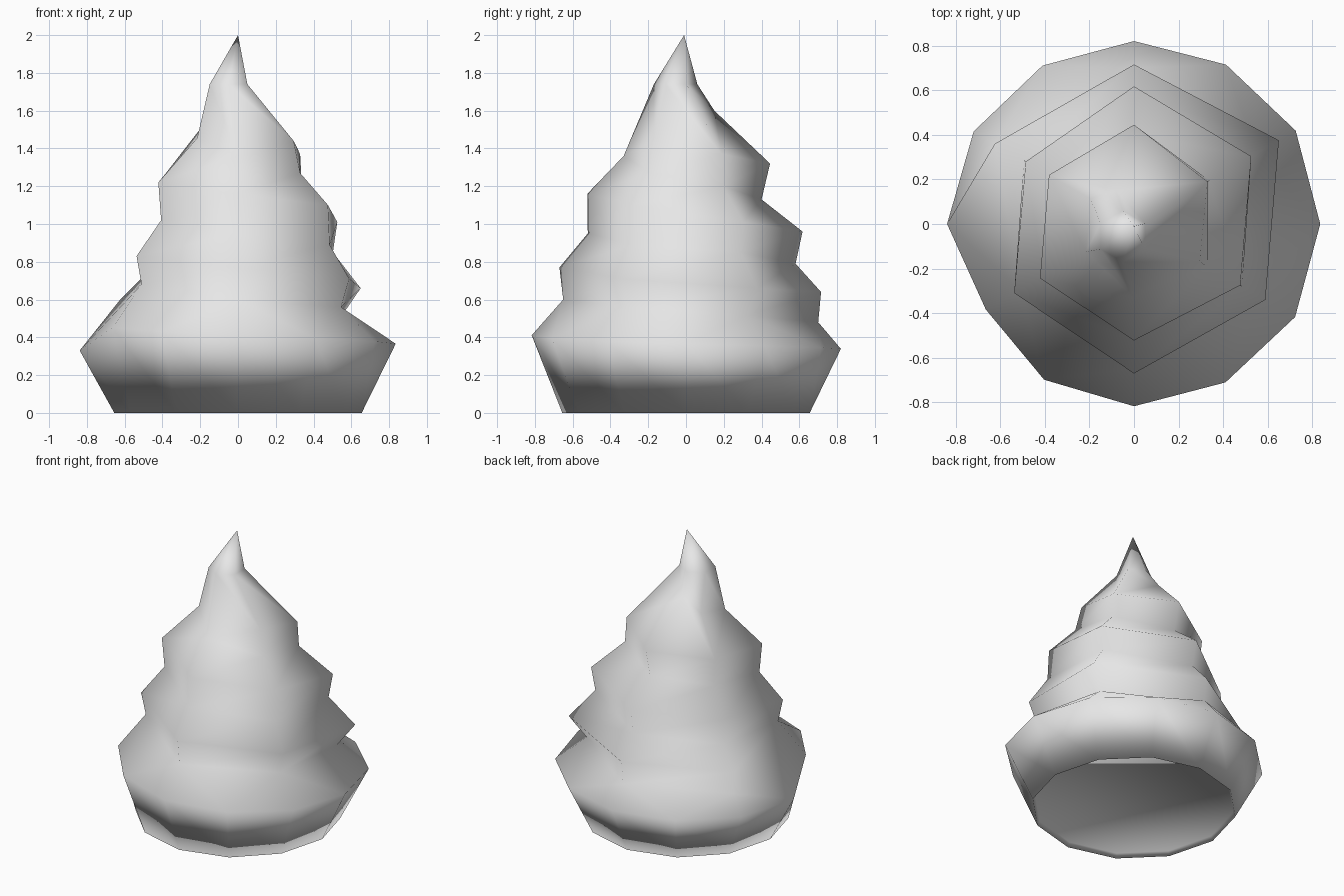
import bpy
import bmesh
from math import radians, sin, cos

default_cube = bpy.data.objects.get("Cube")
if default_cube:
    bpy.data.objects.remove(default_cube, do_unlink=True)

# Material
cream = bpy.data.materials.new("pale_grey")
cream.use_nodes = True
tone = (0.8, 0.8, 0.8, 1)
cream.diffuse_color = tone
cream.node_tree.nodes["Principled BSDF"].inputs["Base Color"].default_value = tone

bm = bmesh.new()


def polar(degrees, radius, height, centre=(0, 0)):
    """Add a vertex at a compass angle around a centre."""
    angle = radians(degrees)
    return bm.verts.new((centre[0] + radius * cos(angle),
                         centre[1] + radius * sin(angle), height))


def spiral(profile):
    """Clockwise rising line, six corners to each turn."""
    return [polar(150 - 60 * step, radius, height)
            for step, (radius, height) in enumerate(profile)]


def face(*corners):
    bm.faces.new(corners)


def band(lower, upper):
    """Join two closed rings of equal length."""
    for j in range(len(lower)):
        n = (j + 1) % len(lower)
        face(lower[j], lower[n], upper[n], upper[j])


# Rounded base: shallow recessed floor and a wide rim that rises slightly
recess = [polar(180 - 30 * j, 0.64, 0.03) for j in range(12)]
foot = [polar(180 - 30 * j, 0.655, 0) for j in range(12)]
rim_radii = (.838, .83, .82, .82, .825, .837, .835, .834, .82, .817, .806, .767)
rim = [polar(180 - 30 * j, radius, 0.33 + 0.001 * j * j)
       for j, radius in enumerate(rim_radii)]
face(*recess)
band(recess, foot)
band(foot, rim)

# Groove and ridge of the swirl, as radius and height
groove = spiral([
    (.72, .45), (.70, .48), (.635, .515), (.63, .56), (.65, .60), (.59, .68),
    (.57, .73), (.58, .79), (.58, .85), (.56, .89), (.52, .95), (.47, 1.02),
    (.42, 1.08), (.40, 1.13), (.39, 1.20), (.38, 1.27), (.33, 1.36),
    (.25, 1.455), (.225, 1.51)])
ridge = spiral([
    (.72, .60), (.715, .64), (.75, .66), (.68, .71), (.67, .77), (.62, .83),
    (.56, .90), (.617, .96), (.607, 1.01), (.55, 1.10), (.522, 1.16),
    (.487, 1.22), (.44, 1.27), (.445, 1.32), (.38, 1.37), (.34, 1.44)])
ridge.append(groove[16])

# Shoulder between the rim and the first groove
for k in range(5):
    a, b, c = rim[2 * k + 1:2 * k + 4]
    face(a, b, groove[k])
    face(b, groove[k + 1], groove[k])
    face(b, c, groove[k + 1])

# Start of the swirl, growing out of the rim
face(rim[11], rim[0], groove[5])
face(rim[0], rim[1], groove[0])
face(rim[0], groove[0], ridge[0])
face(rim[0], ridge[0], groove[5])
face(ridge[0], groove[6], groove[5])

# Undersides and tops of the coils
for i in range(15):
    face(groove[i], groove[i + 1], ridge[i])
    face(groove[i + 1], ridge[i + 1], ridge[i])
face(groove[15], groove[16], ridge[15])
for i in range(12):
    face(ridge[i], ridge[i + 1], groove[i + 6])
    face(ridge[i + 1], groove[i + 7], groove[i + 6])

# Notch where the swirl runs out at the back
notch = polar(118, 0.17, 1.6)
face(ridge[12], ridge[13], notch)
face(ridge[12], notch, groove[18])
face(ridge[13], ridge[14], notch)

# Pointed tip, slightly off centre
crown = [polar(-90 - 60 * k, 0.115, 1.74, (-0.05, -0.055)) for k in range(6)]
apex = bm.verts.new((0, -0.01, 2))
band(groove[16:19] + [notch] + ridge[14:16], crown)
for k in range(6):
    face(crown[k], crown[(k + 1) % 6], apex)

bmesh.ops.recalc_face_normals(bm, faces=bm.faces)
for f in bm.faces:
    f.smooth = True

mesh = bpy.data.meshes.new("cream_swirl")
bm.to_mesh(mesh)
bm.free()
mesh.materials.append(cream)
swirl = bpy.data.objects.new("cream_swirl", mesh)
bpy.context.collection.objects.link(swirl)
